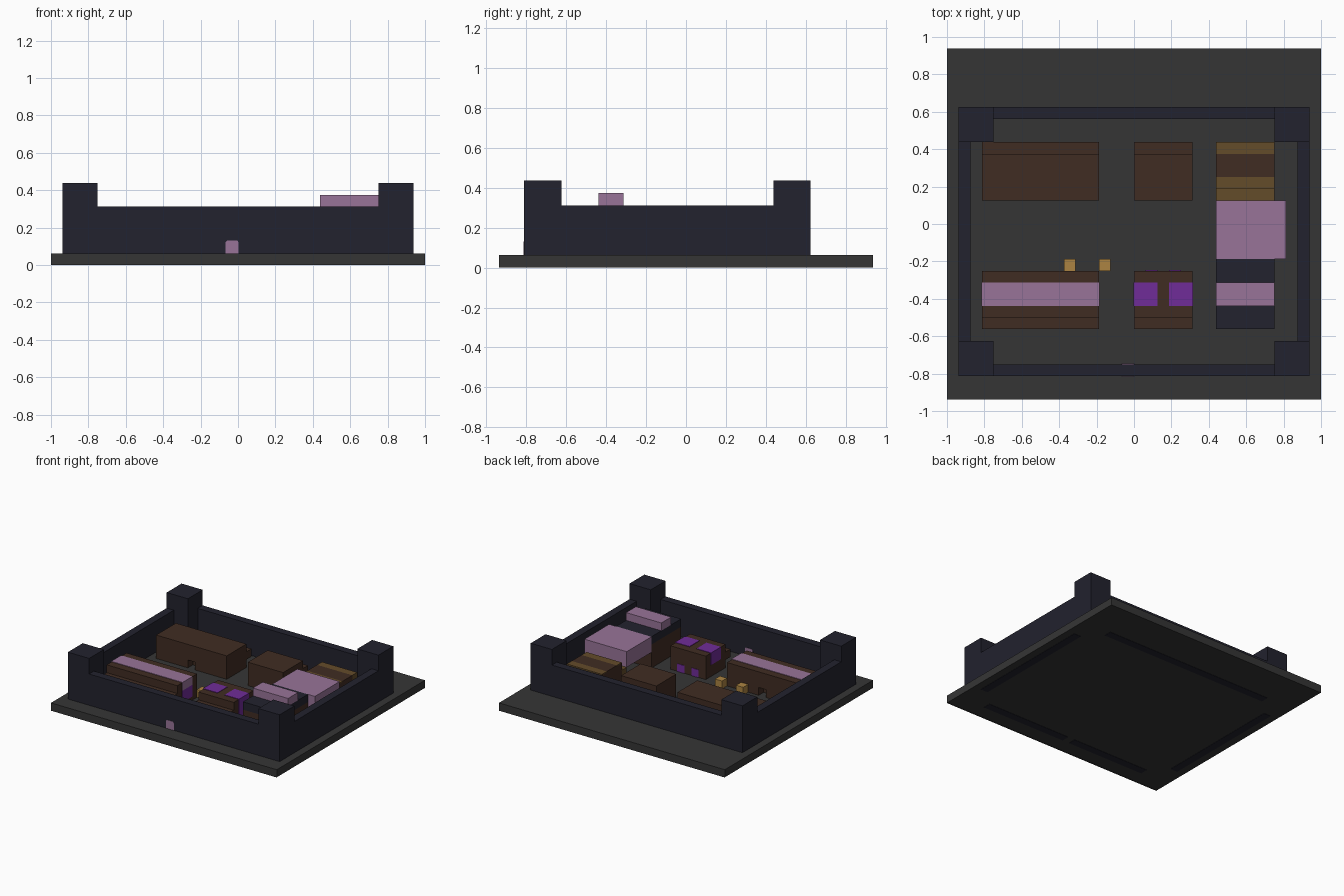
import bpy
import bmesh

cube = bpy.data.objects.get("Cube")
if cube:
    bpy.data.objects.remove(cube, do_unlink=True)

U = 1 / 16  # building grid


def material(name, code):
    rgb = [int(code[i:i + 2], 16) / 255 for i in (0, 2, 4)]
    lin = [c / 12.92 if c < 0.04045 else ((c + 0.055) / 1.055) ** 2.4 for c in rgb]
    m = bpy.data.materials.new(name)
    m.diffuse_color = (*lin, 1)
    m.use_nodes = True
    node = m.node_tree.nodes["Principled BSDF"]
    node.inputs["Base Color"].default_value = (*lin, 1)
    node.inputs["Roughness"].default_value = 0.9
    return m


STONE = material("ground_grey", "353535")
WALL = material("wall_navy", "22222e")
BROWN = material("timber_brown", "402c22")
OCHRE = material("thatch_ochre", "644c2a")
PINK = material("cloth_pink", "987498")
PURPLE = material("cloth_purple", "702c98")
TAN = material("crate_tan", "ac8442")


def boxes(name, mat, *spans, round_top=0):
    """One object made of boxes, each given as (x0, x1, y0, y1, z0, z1) in grid units."""
    bm = bmesh.new()
    for x0, x1, y0, y1, z0, z1 in spans:
        geom = bmesh.ops.create_cube(bm, size=1)
        for v in geom["verts"]:
            v.co = ((x0 if v.co.x < 0 else x1) * U,
                    (y0 if v.co.y < 0 else y1) * U,
                    (z0 if v.co.z < 0 else z1) * U)
    if round_top:
        top = max(v.co.z for v in bm.verts)
        edges = [e for e in bm.edges
                 if all(abs(v.co.z - top) < 1e-5 for v in e.verts)
                 and abs(e.verts[0].co.x - e.verts[1].co.x) < 1e-5]
        bmesh.ops.bevel(bm, geom=edges, offset=round_top * U, segments=3,
                        profile=0.5, affect='EDGES')
    me = bpy.data.meshes.new(name)
    bm.to_mesh(me)
    bm.free()
    me.materials.append(mat)
    ob = bpy.data.objects.new(name, me)
    bpy.context.collection.objects.link(ob)
    return ob


# Ground slab
boxes("ground", STONE, (-16, 16, -15, 15, 0.03, 1))
boxes("ground_edge", STONE, (-16, 16, -15, -14.9, 0, 0.03), (-16, 16, 14.9, 15, 0, 0.03))

# Curtain walls and corner towers
boxes("front_wall", WALL, (-12, -1, -13, -12, 0, 5), (0, 12, -13, -12, 0, 5),
      (-1, 0, -13, -12, 1, 5))
boxes("back_wall", WALL, (-12, 12, 9, 10, 0, 5))
for side, x in (("right", -15), ("left", 14)):
    boxes(side + "_wall", WALL, (x, x + 1, -10, 7, 0, 5))
    tx = -15 if x < 0 else 12
    for end, y in (("front", -13), ("back", 7)):
        boxes(f"{end}_{side}_tower", WALL, (tx, tx + 3, y, y + 3, 1, 7))

# Gate through the front wall
boxes("gate", PINK, (-1.06, 0.04, -13.04, -11.95, 1, 2.1), round_top=0.2)


def house(name, x0, x1, front, back, door=True):
    """Block house with a doorway at y=front and a low eave at y=back."""
    s = 1 if back > front else -1
    mid = (x0 + x1) / 2

    def span(a, b, ya, yb, z0, z1):
        return (a, b, min(ya, yb), max(ya, yb), z0, z1)

    inner, rear = front + s, back - s
    parts = [span(x0, x1, inner, rear, 1, 4)]
    if door:
        parts += [span(x0, mid - .5, front, inner, 1, 2),
                  span(mid + .5, x1, front, inner, 1, 2),
                  span(x0, x1, front, inner, 2, 4)]
    else:
        parts.append(span(x0, x1, front, inner, 1, 4))
    parts.append(span(x0, x1, rear, back, 2, 3))
    boxes(name, BROWN, *parts)


house("back_long_house", -13, -3, 2, 7)
house("back_small_house", 0, 5, 2, 7)
house("front_long_house", -13, -3, -4, -9)
house("front_small_house", 0, 5, -4, -9, door=False)

# Cloth covers on the front houses
P = 0.06
boxes("long_cover", PINK, (-13 - P, -3 + P, -7, -5, 3, 4 + P))
boxes("long_side_hanging", PURPLE, (-3, -3 + P, -7, -5, 1.5, 3))
boxes("small_cover_right", PURPLE, (-P, 2, -7, -5, 2.5, 4 + P))
boxes("small_cover_left", PURPLE, (3, 5 + P, -7, -5, 1, 4 + P))
boxes("small_house_doors", PURPLE, (1, 2, -4.1, -4 + P, 1, 2), (3, 4, -4.1, -4 + P, 1, 2))

# Crates in the yard
for name, x in (("right_crate", -6), ("left_crate", -3)):
    boxes(name, TAN, (x, x + 1, -4, -3, 1, 2))

# Stable with thatch bands
boxes("stable", BROWN, (7, 12, 3, 7, 1, 3.9), (7, 12, 4, 6, 3.9, 4))
boxes("stable_thatch", OCHRE, (7, 12, 6, 7, 3, 4), (7, 12, 3, 4, 3, 4), (7, 12, 2, 3, 2, 3))

# Hall with dark roof, ridge cover and raised awning
boxes("hall", BROWN, (7, 12, -9, -3, 1, 4))
boxes("hall_roof", WALL, (7, 12, -9, -3, 4, 5))
boxes("hall_ridge", PINK, (7, 12, -7, -5, 5, 6))
boxes("awning", PINK, (7, 13, -3, 2, 3, 5))
